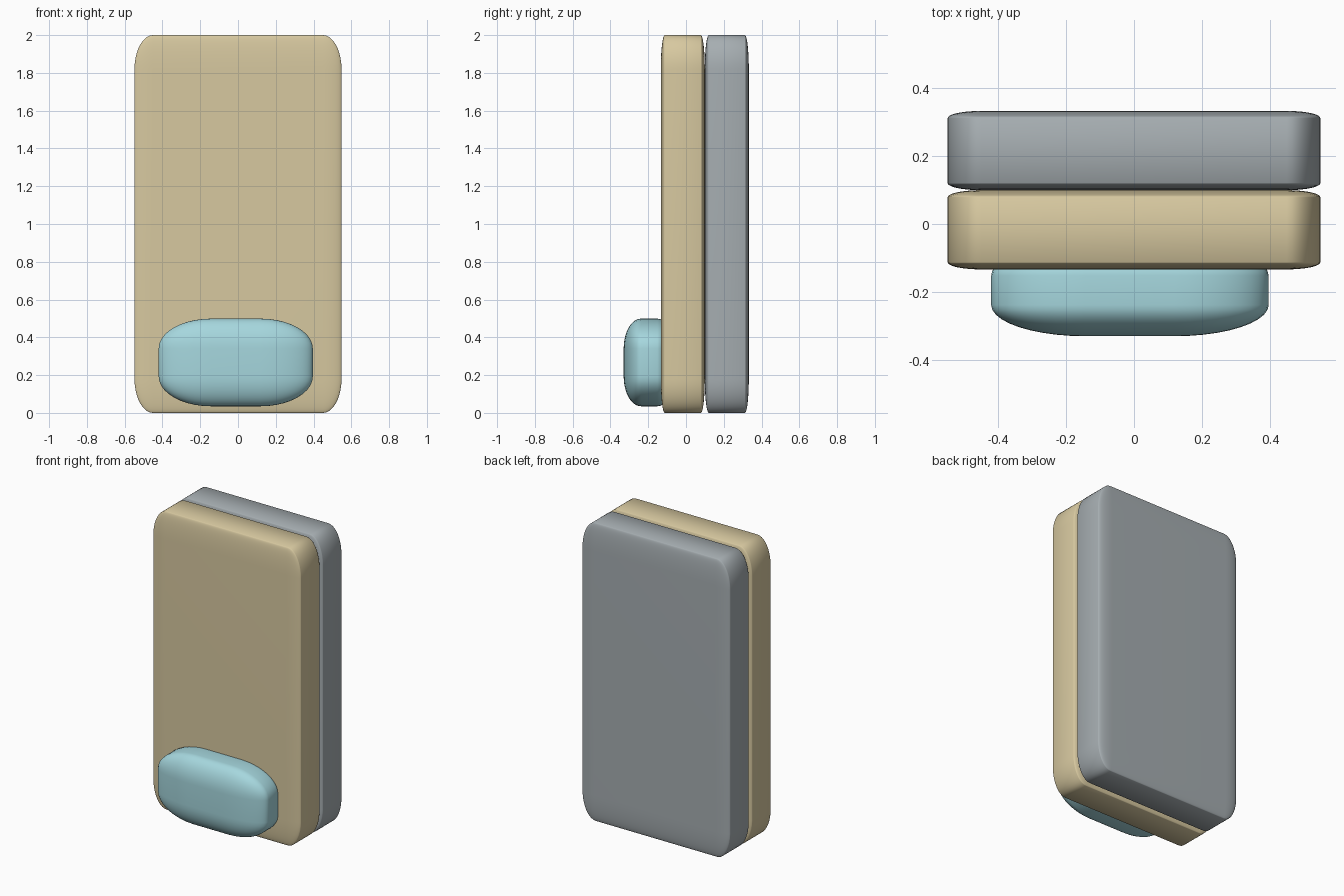
import bpy
import math

cube = bpy.data.objects.get("Cube")
if cube:
    bpy.data.objects.remove(cube, do_unlink=True)


def make_material(name, rgb):
    color = (*rgb, 1.0)
    mat = bpy.data.materials.new(name)
    mat.use_nodes = True
    mat.diffuse_color = color
    shader = mat.node_tree.nodes["Principled BSDF"]
    shader.inputs["Base Color"].default_value = color
    shader.inputs["Roughness"].default_value = 0.6
    return mat


def rounded_block(name, location, size, rounding, mat):
    # The bevel acts on a unit cube, so each radius follows its own dimension
    bpy.ops.mesh.primitive_cube_add(size=1, location=location)
    obj = bpy.context.object
    obj.name = name
    obj.scale = size
    bevel = obj.modifiers.new("Rounding", 'BEVEL')
    bevel.width = rounding
    bevel.segments = 10
    bevel.limit_method = 'NONE'
    obj.data.materials.append(mat)
    bpy.ops.object.modifier_apply(modifier=bevel.name)
    bpy.ops.object.shade_smooth_by_angle(angle=math.radians(30))
    return obj


tan = make_material("tan", (0.68, 0.58, 0.35))
steel = make_material("steel_grey", (0.38, 0.42, 0.44))
aqua = make_material("aqua", (0.38, 0.68, 0.73))

# Two matching halves of the case
half_size = (1.096, 0.233, 2.0)
rounded_block("front_shell", (0, -0.017, 1), half_size, 0.09, tan)
rounded_block("back_shell", (0, 0.216, 1), half_size, 0.09, steel)

# Pillow-shaped button, partly sunk into the front shell
rounded_block("button", (-0.012, -0.195, 0.267), (0.816, 0.27, 0.464), 0.34, aqua)
